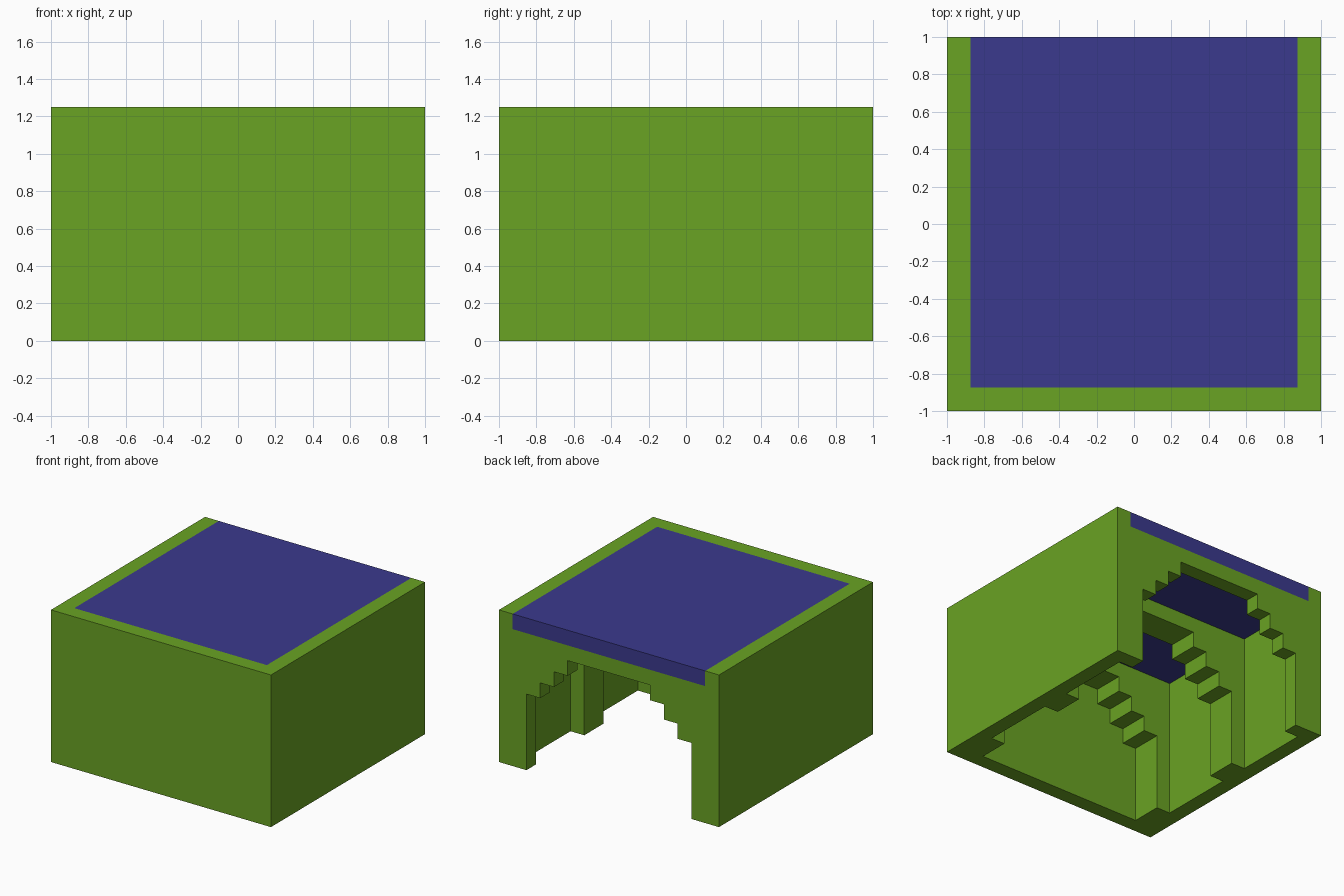
import bpy
import bmesh
from mathutils import Vector

if "Cube" in bpy.data.objects:
    bpy.data.objects.remove(bpy.data.objects["Cube"], do_unlink=True)

U = 0.125           # one block
W, D, H = 16, 16, 10


def material(name, colour):
    mat = bpy.data.materials.new(name)
    mat.use_nodes = True
    mat.diffuse_color = (*colour, 1)
    mat.node_tree.nodes["Principled BSDF"].inputs["Base Color"].default_value = (*colour, 1)
    return mat


def point(i, j, k):
    """Block coordinates: across, back from the front wall, up."""
    return Vector((i - W / 2, j - D / 2, k)) * U


def prism(name, profile, front, back, mat=None):
    """Extrude an (across, up) profile along the depth."""
    bm = bmesh.new()
    face = bm.faces.new([bm.verts.new(point(i, front, k)) for i, k in profile])
    result = bmesh.ops.extrude_face_region(bm, geom=[face])
    moved = [v for v in result["geom"] if isinstance(v, bmesh.types.BMVert)]
    bmesh.ops.translate(bm, verts=moved, vec=(0, (back - front) * U, 0))
    bmesh.ops.recalc_face_normals(bm, faces=bm.faces)
    mesh = bpy.data.meshes.new(name)
    bm.to_mesh(mesh)
    bm.free()
    if mat:
        mesh.materials.append(mat)
    obj = bpy.data.objects.new(name, mesh)
    bpy.context.collection.objects.link(obj)
    return obj


def rect(left, right, low, high):
    return [(left, low), (right, low), (right, high), (left, high)]


def carve(target, cutter):
    """Subtract the cutter, then discard it."""
    mod = target.modifiers.new("carve", 'BOOLEAN')
    mod.operation = 'DIFFERENCE'
    mod.solver = 'EXACT'
    mod.object = cutter
    bpy.context.view_layer.objects.active = target
    bpy.ops.object.modifier_apply(modifier=mod.name)
    bpy.data.objects.remove(cutter, do_unlink=True)


green = material("leaf green", (0.144, 0.366, 0.017))
blue = material("deep blue", (0.044, 0.042, 0.27))

# Solid block that becomes the walls and arches
walls = prism("walls_and_arches", rect(0, W, 0, H), 0, D, green)

# Recess for the roof, open at the top and back
carve(walls, prism("roof_recess", rect(1, W - 1, H - 1, H + 1), 1, D + 1))

# Stepped arch passage from the back to the front wall
steps = [(2, -1)]
for s in range(4):
    steps += [(2 + s, 5 + s)]
    if s < 3:
        steps += [(3 + s, 5 + s)]
passage = steps + [(W - i, k) for i, k in reversed(steps)]
carve(walls, prism("passage", passage, 1, D + 1))

# Two wide rooms between the arches
for front, back in ((3, 8), (10, 15)):
    carve(walls, prism("room", rect(1, W - 1, -1, H - 0.5), front, back))

# Roof slab, also the ceiling of the rooms
prism("roof_slab", rect(1, W - 1, H - 1, H), 1, D, blue)
